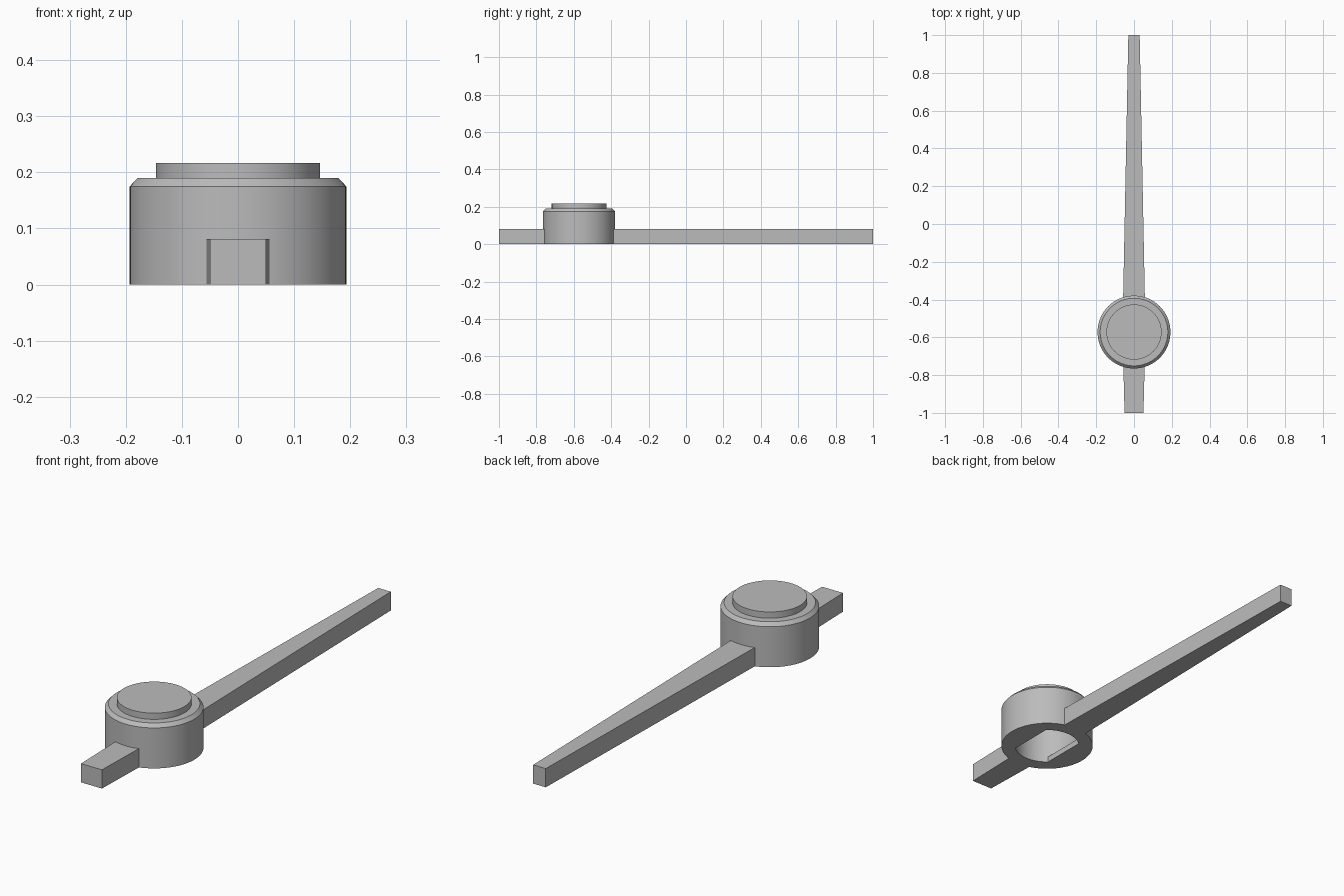
import bpy, bmesh, math

old = bpy.data.objects.get("Cube")
if old:
    bpy.data.objects.remove(old, do_unlink=True)

HUB_Y = -0.572
SEGMENTS = 96

grey = bpy.data.materials.new("plain_grey")
grey.use_nodes = True
colour = (0.5, 0.5, 0.5, 1)
grey.diffuse_color = colour
grey.node_tree.nodes["Principled BSDF"].inputs["Base Color"].default_value = colour


def finish(name, bm):
    bmesh.ops.recalc_face_normals(bm, faces=bm.faces)
    mesh = bpy.data.meshes.new(name)
    bm.to_mesh(mesh)
    bm.free()
    mesh.materials.append(grey)
    obj = bpy.data.objects.new(name, mesh)
    bpy.context.collection.objects.link(obj)
    return obj


def lathe(name, profile):
    """Closed solid turned around the hub axis from (radius, z) pairs."""
    bm = bmesh.new()
    rings = []
    for r, z in profile:
        ring = [bm.verts.new((r * math.cos(a), HUB_Y + r * math.sin(a), z))
                for a in (2 * math.pi * i / SEGMENTS for i in range(SEGMENTS))]
        rings.append(ring)
    for low, high in zip(rings, rings[1:]):
        for i in range(SEGMENTS):
            j = (i + 1) % SEGMENTS
            bm.faces.new((low[i], low[j], high[j], high[i]))
    bm.faces.new(rings[0])
    bm.faces.new(rings[-1])
    return finish(name, bm)


def prism(name, outline, z0, z1):
    bm = bmesh.new()
    face = bm.faces.new([bm.verts.new((x, y, z0)) for x, y in outline])
    out = bmesh.ops.extrude_face_region(bm, geom=[face])
    for v in out["geom"]:
        if isinstance(v, bmesh.types.BMVert):
            v.co.z = z1
    return finish(name, bm)


def combine(target, other, operation):
    mod = target.modifiers.new(operation.lower(), "BOOLEAN")
    mod.operation = operation
    mod.solver = "EXACT"
    mod.object = other
    bpy.context.view_layer.objects.active = target
    bpy.ops.object.modifier_apply(modifier=mod.name)
    bpy.data.objects.remove(other, do_unlink=True)


# Chamfered round hub with its raised cap
body = lathe("pointer_body", [(0.193, 0), (0.193, 0.175), (0.179, 0.19),
                              (0.146, 0.19), (0.146, 0.217)])

# Tapered arm, widest at the hub
half = [(0.05, -1), (0.061, HUB_Y), (0.03, 1)]
arm = prism("arm", half + [(-x, y) for x, y in reversed(half)], 0, 0.081)
combine(body, arm, "UNION")

# Round cavity inside the hub
combine(body, lathe("cavity", [(0.136, 0.025), (0.136, 0.19)]), "DIFFERENCE")

# Opening with two flat sides through the bottom lip
R, FLAT = 0.135, 0.09
limit = math.acos(FLAT / R)
arc = [limit + (math.pi - 2 * limit) * i / 24 for i in range(25)]
back = [(R * math.cos(a), HUB_Y + R * math.sin(a)) for a in arc]
front = [(-x, 2 * HUB_Y - y) for x, y in back]
combine(body, prism("opening", back + front, -0.05, 0.04), "DIFFERENCE")

# Smooth round walls, crisp edges
for o in bpy.context.selected_objects:
    o.select_set(False)
body.select_set(True)
bpy.context.view_layer.objects.active = body
bpy.ops.object.shade_smooth_by_angle(angle=math.radians(25))
